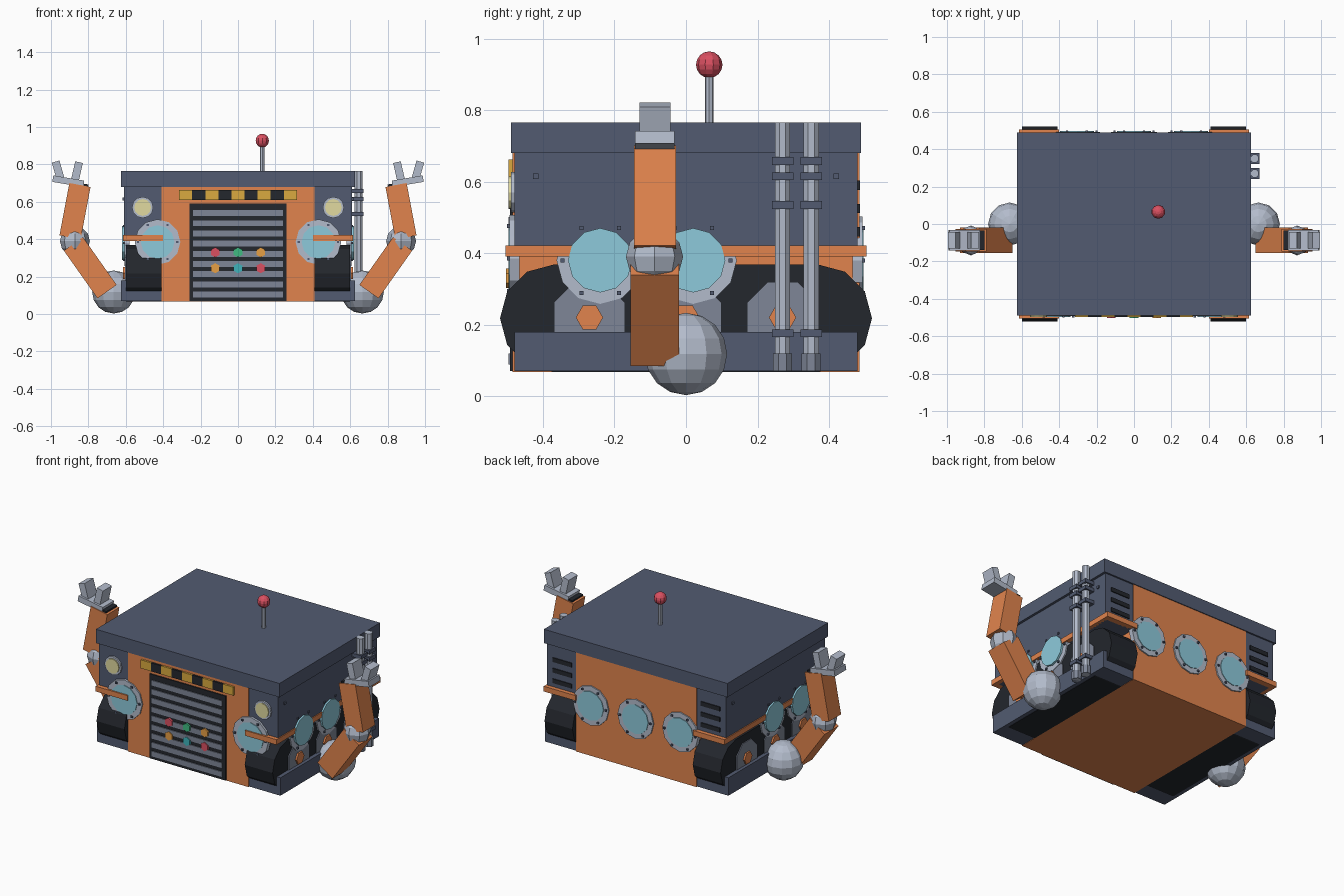
import bpy, bmesh
from math import pi, sin, cos, atan2
from mathutils import Vector, Matrix

if "Cube" in bpy.data.objects:
    bpy.data.objects.remove(bpy.data.objects["Cube"])


def mat(name, *rgb):
    m = bpy.data.materials.new(name)
    m.diffuse_color = (*rgb, 1)
    m.use_nodes = True
    m.node_tree.nodes["Principled BSDF"].inputs["Base Color"].default_value = m.diffuse_color
    return m


NAVY = mat("navy", .085, .105, .165)
ORANGE = mat("orange", .75, .23, .075)
BLACK = mat("black", .017, .02, .026)
GREY = mat("mid_grey", .21, .24, .31)
STEEL = mat("steel", .45, .5, .6)
GLASS = mat("glass", .27, .59, .71)
YELLOW = mat("yellow", .7, .4, .05)
LAMP = mat("lamp", .75, .7, .35)
RED = mat("red", .7, .08, .12)
GREEN = mat("green", .05, .5, .22)
TEAL = mat("teal", .05, .45, .5)
AMBER = mat("amber", .8, .35, .06)


def finish(name, bm, m):
    bmesh.ops.recalc_face_normals(bm, faces=bm.faces)
    me = bpy.data.meshes.new(name)
    bm.to_mesh(me)
    bm.free()
    me.materials.append(m)
    ob = bpy.data.objects.new(name, me)
    bpy.context.collection.objects.link(ob)
    return ob


def box(name, x, y, z, m):
    bm = bmesh.new()
    c = [(a[0] + a[1]) / 2 for a in (x, y, z)]
    s = [abs(a[1] - a[0]) for a in (x, y, z)]
    bmesh.ops.create_cube(bm, size=1, matrix=Matrix.Translation(c) @ Matrix.Diagonal((*s, 1)))
    return finish(name, bm, m)


def rod(name, p, q, r, n, m, turn=0):
    """n-sided cylinder from p to q"""
    bm = bmesh.new()
    p, q = Vector(p), Vector(q)
    d = q - p
    rot = d.to_track_quat('Z', 'Y').to_matrix().to_4x4()
    bmesh.ops.create_cone(bm, cap_ends=True, segments=n, radius1=r, radius2=r, depth=d.length,
                          matrix=Matrix.Translation((p + q) / 2) @ rot @ Matrix.Rotation(turn, 4, 'Z'))
    return finish(name, bm, m)


def ball(name, c, r, u, v, m):
    bm = bmesh.new()
    bmesh.ops.create_uvsphere(bm, u_segments=u, v_segments=v, radius=r, matrix=Matrix.Translation(c))
    return finish(name, bm, m)


def beam(name, p, q, w, d, y, m):
    """rectangular bar between two (x, z) points"""
    bm = bmesh.new()
    dx, dz = q[0] - p[0], q[1] - p[1]
    c = ((p[0] + q[0]) / 2, y, (p[1] + q[1]) / 2)
    bmesh.ops.create_cube(bm, size=1, matrix=Matrix.Translation(c) @ Matrix.Rotation(atan2(dx, dz), 4, 'Y')
                          @ Matrix.Diagonal((w, d, (dx * dx + dz * dz) ** .5, 1)))
    return finish(name, bm, m)


def porthole(name, c, n, ring_out, glass_out):
    """bolted round window facing along n"""
    c, n = Vector(c), Vector(n)
    side = n.cross(Vector((0, 0, 1)))
    rod(name + "_ring", c - n * .02, c + n * ring_out, .122, 12, STEEL)
    rod(name + "_glass", c - n * .02, c + n * glass_out, .09, 12, GLASS)
    for i in range(6):
        a = i * pi / 3
        b = c + side * (.105 * cos(a)) + Vector((0, 0, .105 * sin(a)))
        rod(name + "_bolt", b, b + n * (ring_out + .008), .008, 4, NAVY, pi / 4)


# main hull, roof and orange centre section
box("roof", (-.625, .625), (-.49, .49), (.68, .765), NAVY)
box("upper_hull", (-.61, .61), (-.48, .48), (.39, .68), NAVY)
box("lower_hull", (-.625, .625), (-.48, .48), (.07, .18), NAVY)
box("centre_body", (-.41, .41), (-.485, .485), (.068, .68), ORANGE)

# front grille with slats
box("grille_frame", (-.26, .26), (-.492, -.47), (.07, .59), BLACK)
for i in range(9):
    z = .54 - i * .0545
    box("grille_slat", (-.24, .24), (-.497, -.48), (z - .016, z + .016), GREY)

# indicator lights
for z, row in ((.33, (RED, GREEN, AMBER)), (.245, (AMBER, TEAL, RED))):
    for x, m in zip((-.122, 0, .122), row):
        rod("indicator", (x, -.49, z), (x, -.503, z), .027, 6, m)

# hazard strip
for i in range(9):
    x = -.315 + i * .07
    box("hazard_block", (x, x + .07), (-.497, -.48), (.61, .662), BLACK if i % 2 else YELLOW)

# back portholes
for x in (-.305, 0, .305):
    porthole("back_porthole", (x, .485, .38), (0, 1, 0), .008, .012)

for s in (-1, 1):
    # belt around the corners
    box("side_belt", (s * .59, s * .616), (-.505, .505), (.39, .422), ORANGE)
    for f in (-1, 1):
        box("end_belt", (s * .40, s * .616), (f * .47, f * .505), (.39, .422), ORANGE)

    # portholes and headlamps
    porthole("front_porthole", (s * .43, -.485, .385), (0, -1, 0), .008, .012)
    for y in (-.24, .02):
        porthole("side_porthole", (s * .6, y, .38), (s, 0, 0), .008, .02)
    rod("headlamp_rim", (s * .51, -.47, .57), (s * .51, -.49, .57), .057, 12, STEEL)
    rod("headlamp", (s * .51, -.47, .57), (s * .51, -.496, .57), .045, 12, LAMP)

    # rear vents and side rivets
    for z in (.46, .525, .59):
        box("rear_vent", (s * .44, s * .57), (.47, .486), (z - .013, z + .013), BLACK)
    for y in (-.42, .42):
        rod("rivet", (s * .6, y, .615), (s * .618, y, .615), .011, 4, NAVY, pi / 4)

    # track loop with hubs
    bm = bmesh.new()
    pts = []
    for f, start in ((1, -90), (-1, 90)):
        for i in range(7):
            a = (start + 30 * i) * pi / 180
            pts.append((f * .37 + .15 * cos(a), .218 + .15 * sin(a)))
    face = bm.faces.new([bm.verts.new((s * .41, y, z)) for y, z in pts])
    ext = bmesh.ops.extrude_face_region(bm, geom=[face])["geom"]
    bmesh.ops.translate(bm, vec=(s * .19, 0, 0), verts=[v for v in ext if isinstance(v, bmesh.types.BMVert)])
    finish("track", bm, BLACK)
    for y in (-.27, 0, .27):
        rod("wheel_hub", (s * .58, y, .22), (s * .605, y, .22), .108, 8, GREY, pi / 8)
        rod("hub_cap", (s * .58, y, .22), (s * .615, y, .22), .038, 6, ORANGE, pi / 2)

    # arm with shoulder, elbow and claw
    ball("shoulder", (s * .665, 0, .118), .115, 12, 8, STEEL)
    beam("upper_arm", (s * .70, .12), (s * .88, .375), .125, .135, -.087, ORANGE)
    ball("elbow", (s * .872, -.088, .39), .08, 8, 6, STEEL)
    beam("forearm", (s * .898, .41), (s * .845, .69), .115, .118, -.087, ORANGE)
    beam("wrist", (s * .848, .675), (s * .844, .70), .09, .105, -.087, BLACK)
    beam("claw_base", (s * .99, .724), (s * .825, .696), .035, .11, -.087, STEEL)
    beam("outer_finger", (s * .945, .71), (s * .975, .815), .042, .086, -.087, STEEL)
    beam("inner_finger", (s * .875, .70), (s * .85, .812), .042, .086, -.087, STEEL)

# exhaust pipes on the right side
for y in (.27, .35):
    rod("exhaust_pipe", (.645, y, .07), (.645, y, .765), .023, 8, STEEL, pi / 8)
    rod("pipe_foot", (.645, y, .07), (.645, y, .12), .029, 8, GREY, pi / 8)
    for z in (.176, .535, .615, .658):
        box("pipe_clamp", (.60, .672), (y - .03, y + .03), (z - .011, z + .011), NAVY)

# antenna
rod("antenna_rod", (.13, .065, .76), (.13, .065, .91), .012, 8, STEEL)
ball("antenna_ball", (.13, .065, .927), .037, 10, 8, RED)
